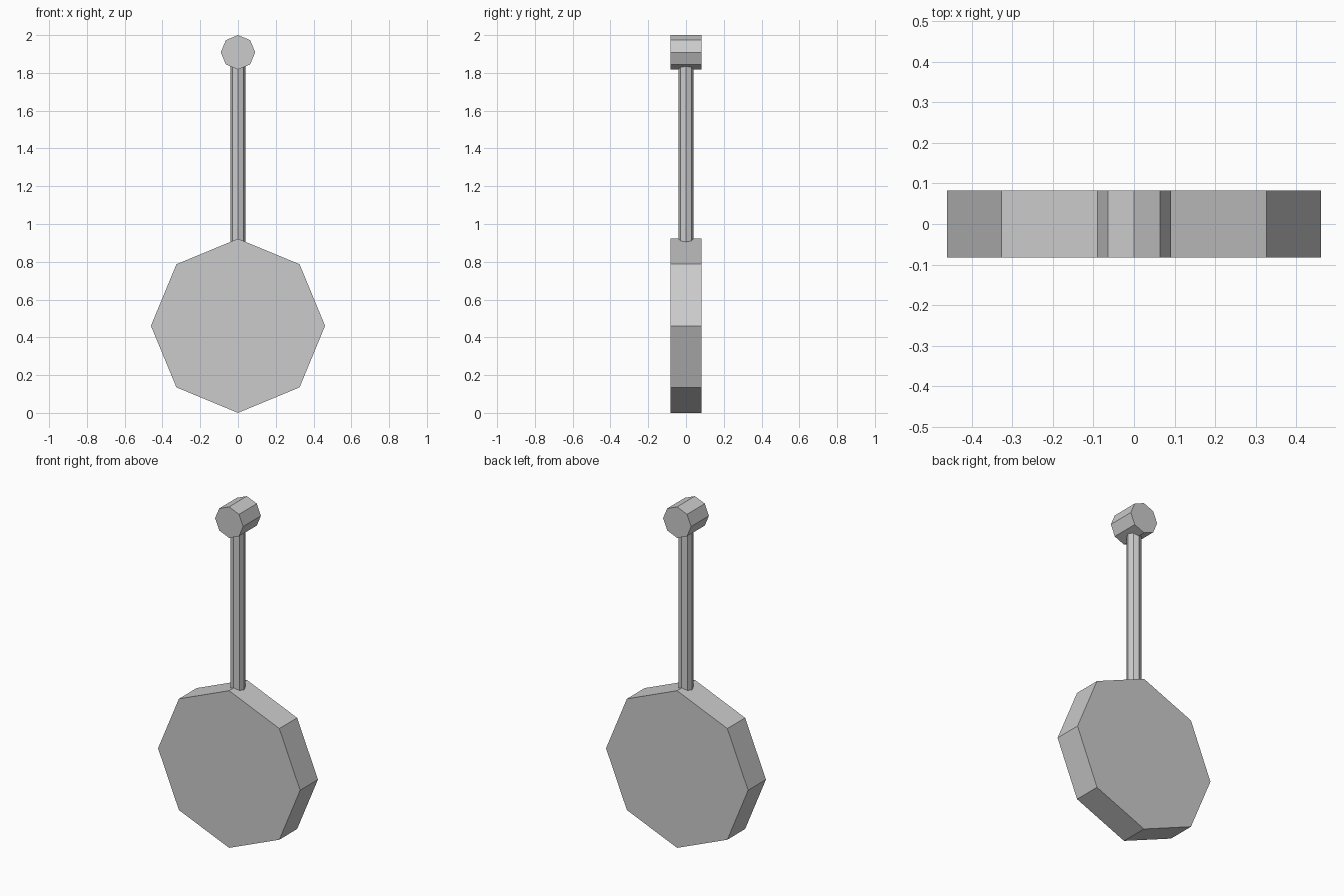
import bpy
from math import pi

if "Cube" in bpy.data.objects:
    bpy.data.objects.remove(bpy.data.objects["Cube"])


def octagon_prism(name, radius, depth, z, facing_front=False):
    bpy.ops.mesh.primitive_cylinder_add(
        vertices=8, radius=radius, depth=depth, location=(0, 0, z),
        rotation=(pi / 2 if facing_front else 0, 0, 0))
    obj = bpy.context.object
    obj.name = name
    bpy.ops.object.transform_apply(location=False, rotation=True, scale=True)
    return obj


THICKNESS = 0.165
BOB_R, CAP_R, ROD_R = 0.461, 0.091, 0.04
ROD_BOTTOM, ROD_TOP = 0.86, 1.88

# Large weight disc standing on the ground
octagon_prism("weight_disc", BOB_R, THICKNESS, BOB_R, True)

# Slim rod, sunk slightly into both discs
octagon_prism("rod", ROD_R, ROD_TOP - ROD_BOTTOM, (ROD_TOP + ROD_BOTTOM) / 2)

# Small pivot disc at the top
octagon_prism("pivot_disc", CAP_R, THICKNESS, 2 - CAP_R, True)
